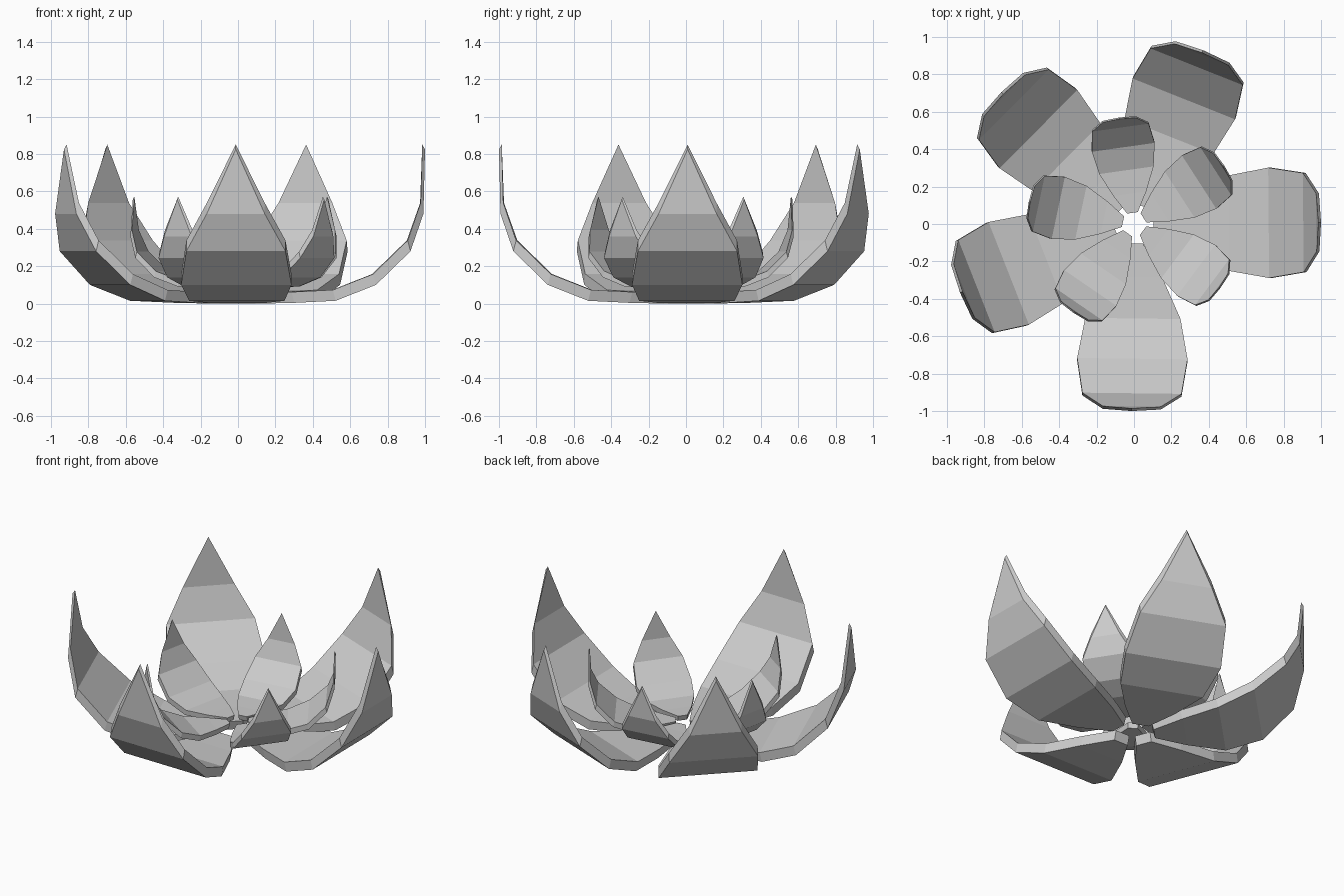
import bpy
import bmesh
from math import cos, sin, radians

cube = bpy.data.objects.get("Cube")
if cube:
    bpy.data.objects.remove(cube)

grey = bpy.data.materials.new("plain_grey")
grey.use_nodes = True
tone = (0.6, 0.6, 0.6, 1)
grey.diffuse_color = tone
grey.node_tree.nodes["Principled BSDF"].inputs["Base Color"].default_value = tone

# Petal stations from base to shoulder: radius, height, half width
STATIONS = [(0.12, 0.0, 0.05), (0.30, 0.004, 0.155), (0.52, 0.015, 0.255),
            (0.735, 0.1, 0.295), (0.92, 0.28, 0.265), (0.99, 0.48, 0.155)]
TIP_OUTER, TIP_INNER = (1.0, 0.825), (0.985, 0.85)
THICK_R, THICK_Z = -0.015, 0.058


def petal(name, angle, scale, lift):
    """Flat-banded, thick petal curving up to a point."""
    a = radians(angle)
    bm = bmesh.new()

    def vert(r, side, z):
        r, side = r * scale, side * scale
        return bm.verts.new((r * cos(a) - side * sin(a),
                             r * sin(a) + side * cos(a), z * scale + lift))

    # Outer and inner skins
    rings = []
    for r, z, w in STATIONS:
        ri, zi = r + THICK_R, z + THICK_Z
        rings.append([vert(r, -w, z), vert(r, w, z), vert(ri, w, zi), vert(ri, -w, zi)])
    bm.faces.new(rings[0])
    for low, high in zip(rings, rings[1:]):
        for i in range(4):
            j = (i + 1) % 4
            bm.faces.new((low[i], low[j], high[j], high[i]))

    # Pointed end
    outer = vert(TIP_OUTER[0], 0, TIP_OUTER[1])
    inner = vert(TIP_INNER[0], 0, TIP_INNER[1])
    o_right, o_left, i_left, i_right = rings[-1]
    bm.faces.new((o_right, o_left, outer))
    bm.faces.new((i_left, i_right, inner))
    bm.faces.new((o_left, i_left, inner, outer))
    bm.faces.new((i_right, o_right, outer, inner))

    bmesh.ops.recalc_face_normals(bm, faces=bm.faces)
    mesh = bpy.data.meshes.new(name)
    bm.to_mesh(mesh)
    bm.free()
    mesh.materials.append(grey)
    bpy.context.collection.objects.link(bpy.data.objects.new(name, mesh))


# Large lower ring, then the small upper ring set between its petals
for n, angle in enumerate((0.5, 68.3, 135.2, 201.5, 269.3)):
    petal(f"outer_petal_{n + 1}", angle, 1.0, 0.0)
for n, angle in enumerate((32.8, 98, 168, 235.6, 323.3)):
    petal(f"inner_petal_{n + 1}", angle, 0.575, 0.083)
